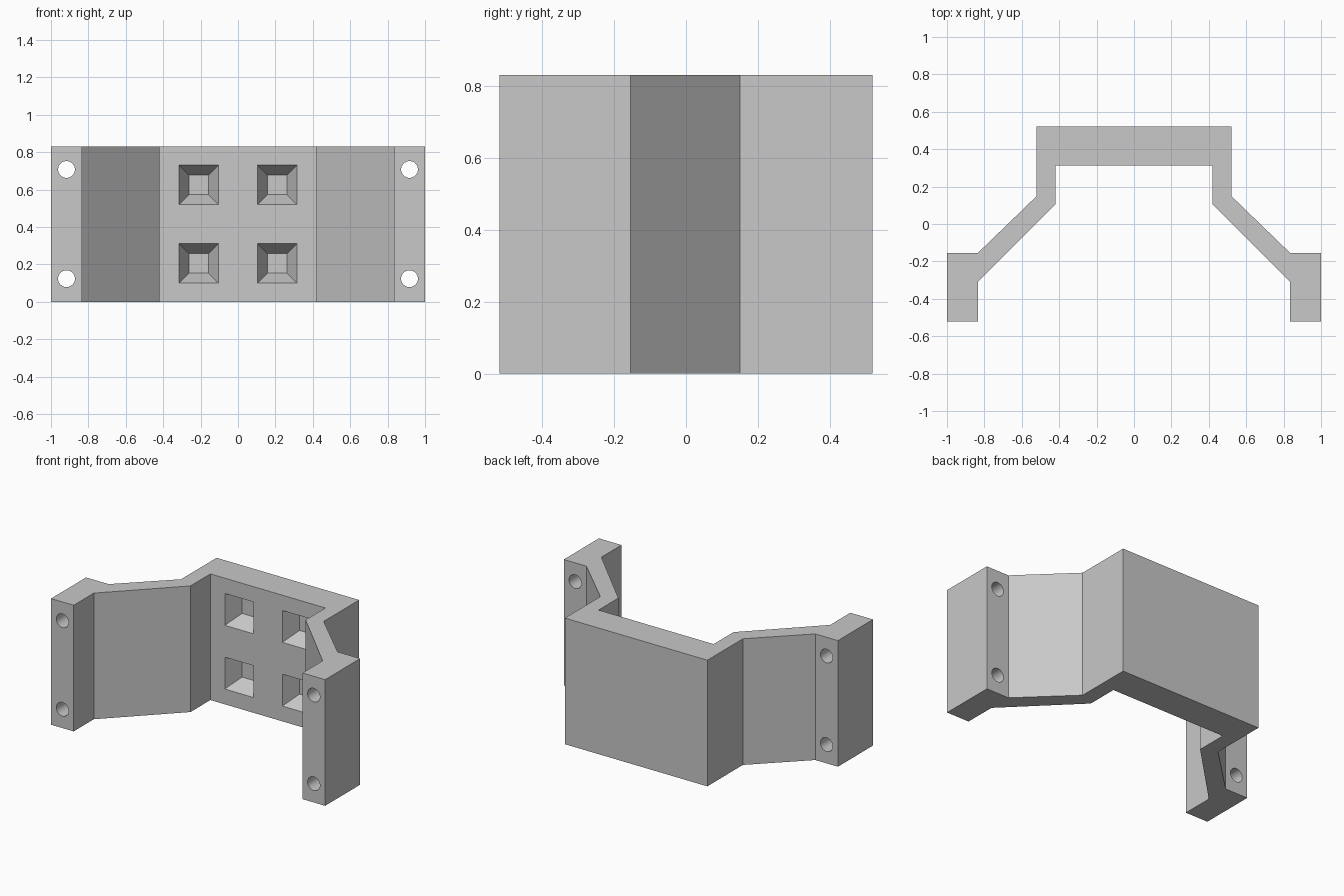
import bpy
import bmesh
from mathutils import Matrix, Vector

cube = bpy.data.objects.get("Cube")
if cube:
    bpy.data.objects.remove(cube, do_unlink=True)

HEIGHT = 0.832
WALL_FRONT = 0.312   # front surface of the thick back wall

grey = bpy.data.materials.new("plain grey")
grey.use_nodes = True
colour = (0.58, 0.58, 0.58, 1)
grey.diffuse_color = colour
grey.node_tree.nodes["Principled BSDF"].inputs["Base Color"].default_value = colour


def make_object(name, bm):
    bmesh.ops.recalc_face_normals(bm, faces=bm.faces)
    mesh = bpy.data.meshes.new(name)
    bm.to_mesh(mesh)
    bm.free()
    mesh.materials.append(grey)
    obj = bpy.data.objects.new(name, mesh)
    bpy.context.collection.objects.link(obj)
    return obj


# Bracket body: half outline, mirrored and extruded upwards
half = [(0.52, 0.52), (0.52, 0.15), (0.835, -0.155), (1, -0.155), (1, -0.52),
        (0.835, -0.52), (0.835, -0.31), (0.42, 0.105), (0.42, WALL_FRONT)]
outline = half + [(-x, y) for x, y in reversed(half)]
bm = bmesh.new()
base = bm.faces.new([bm.verts.new((x, y, 0)) for x, y in outline])
top = bmesh.ops.extrude_face_region(bm, geom=[base])["geom"]
bmesh.ops.translate(bm, vec=(0, 0, HEIGHT),
                    verts=[v for v in top if isinstance(v, bmesh.types.BMVert)])
bracket = make_object("mounting_bracket", bm)

# Cutters: round screw holes in the flanges, tapered square pockets in the wall
POCKET_DEPTH = 0.105
OVERSHOOT = 0.02     # continues the taper in front of the wall
along_y = Matrix.Rotation(-1.5707963, 4, "X")
bm = bmesh.new()
for side in (-1, 1):
    for level in (-1, 1):
        hole = Vector((side * 0.917, -0.34, HEIGHT / 2 + level * 0.292))
        bmesh.ops.create_cone(bm, cap_ends=True, segments=32, radius1=0.045,
                              radius2=0.045, depth=0.6,
                              matrix=Matrix.Translation(hole) @ along_y)
        px, pz = side * 0.21, HEIGHT / 2 + level * 0.21
        rings = []
        for y, r in ((WALL_FRONT - OVERSHOOT, 0.105 + OVERSHOOT / 2),
                     (WALL_FRONT + POCKET_DEPTH, 0.0525)):
            rings.append([bm.verts.new((px + sx * r, y, pz + sz * r))
                          for sx, sz in ((-1, -1), (1, -1), (1, 1), (-1, 1))])
        front, back = rings
        bm.faces.new(front)
        bm.faces.new(back[::-1])
        for i in range(4):
            j = (i + 1) % 4
            bm.faces.new((front[i], back[i], back[j], front[j]))
cutter = make_object("hole_cutter", bm)
cutter.hide_render = True

# Cut, then drop the helper
cut = bracket.modifiers.new("holes", "BOOLEAN")
cut.operation = "DIFFERENCE"
cut.solver = "EXACT"
cut.object = cutter
bpy.ops.object.select_all(action="DESELECT")
bracket.select_set(True)
bpy.context.view_layer.objects.active = bracket
bpy.ops.object.modifier_apply(modifier=cut.name)
bpy.data.objects.remove(cutter, do_unlink=True)
bpy.ops.object.shade_smooth_by_angle(angle=0.5)
